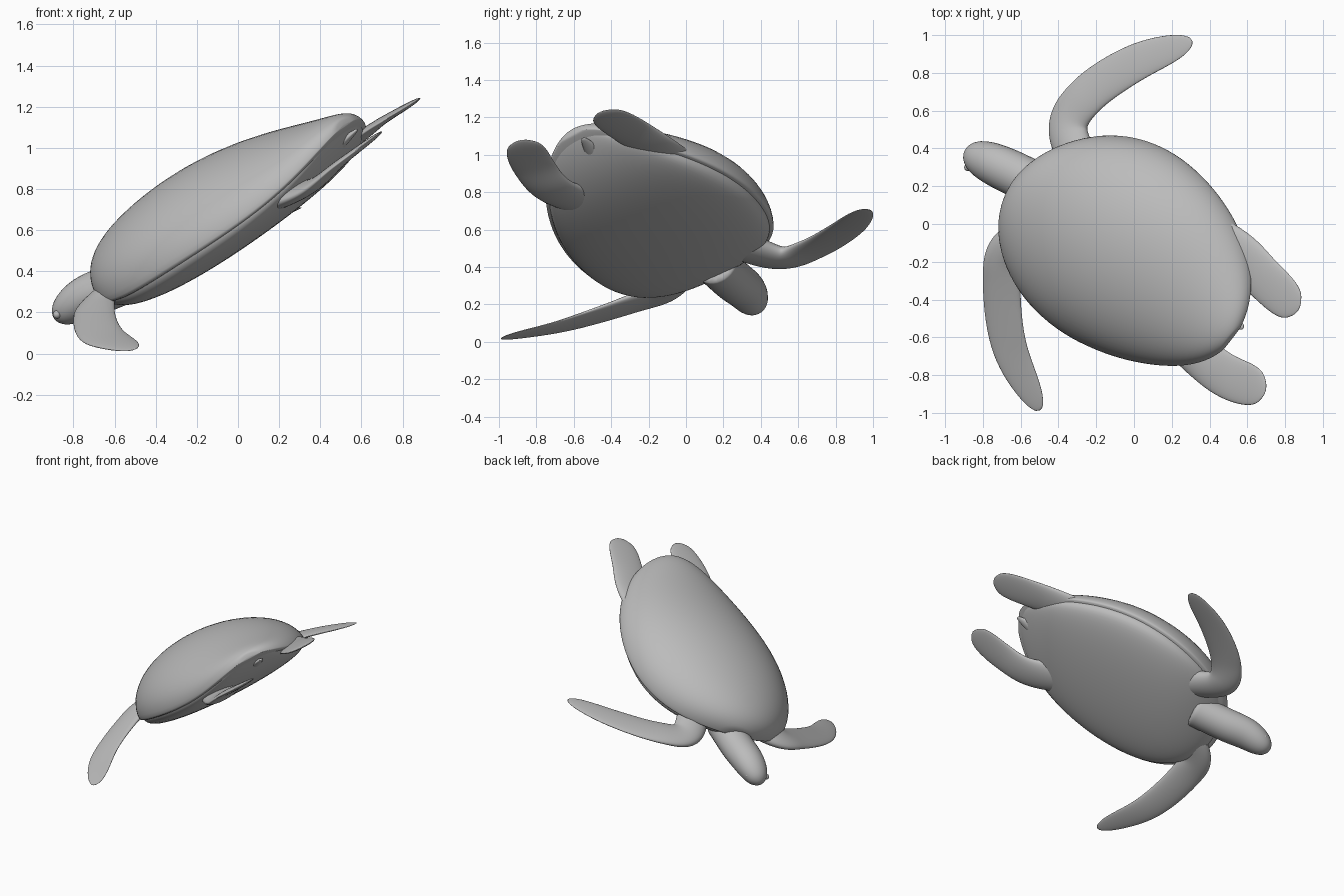
import bpy, bmesh
from math import sin, cos, pi, sqrt
from mathutils import Vector

cube = bpy.data.objects.get("Cube")
if cube:
    bpy.data.objects.remove(cube)

# One plain grey for the whole animal
grey = bpy.data.materials.new("clay_grey")
grey.use_nodes = True
colour = (0.5, 0.5, 0.5, 1)
grey.diffuse_color = colour
grey.node_tree.nodes["Principled BSDF"].inputs["Base Color"].default_value = colour


def finish(name, bm):
    """Turn a bmesh into a smooth grey object."""
    bmesh.ops.recalc_face_normals(bm, faces=bm.faces)
    for face in bm.faces:
        face.smooth = True
    mesh = bpy.data.meshes.new(name)
    bm.to_mesh(mesh)
    bm.free()
    mesh.materials.append(grey)
    obj = bpy.data.objects.new(name, mesh)
    bpy.context.collection.objects.link(obj)
    subdivision = obj.modifiers.new("smooth", "SUBSURF")
    subdivision.levels = subdivision.render_levels = 1


def skin(name, rings):
    """Join rings of points into a closed tube."""
    bm = bmesh.new()
    loops = [[bm.verts.new(point) for point in ring] for ring in rings]
    for lower, upper in zip(loops, loops[1:]):
        for i in range(len(lower)):
            bm.faces.new((lower[i - 1], lower[i], upper[i], upper[i - 1]))
    bm.faces.new(loops[0])
    bm.faces.new(loops[-1])
    finish(name, bm)


def angles(count):
    return [2 * pi * k / count for k in range(count)]


def smooth_path(points, steps=8):
    """Run a smooth curve through a few points."""
    points = [Vector(point) for point in points]
    first = points[0] * 2 - points[1]
    last = points[-1] * 2 - points[-2]
    padded = [first] + points + [last]
    path = []
    for a, b, c, d in zip(padded, padded[1:], padded[2:], padded[3:]):
        for step in range(steps):
            t = step / steps
            path.append(b + (c - a) * t / 2
                        + (a * 2 - b * 5 + c * 4 - d) * t ** 2 / 2
                        + (b * 3 - a - c * 3 + d) * t ** 3 / 2)
    return path + [points[-1]]


def limb(name, normal, points, width, root_thick, tip_thick, roundness):
    """Loft flattened ovals along a path, rounding off the tip."""
    path = smooth_path(points)
    final = len(path) - 1
    rings = []
    for i, centre in enumerate(path):
        t = i / final
        tangent = path[min(i + 1, final)] - path[max(i - 1, 0)]
        side = normal.cross(tangent).normalized()
        up = tangent.cross(side).normalized()
        taper = sqrt(1.03 - t ** roundness)
        thick = tip_thick + (root_thick - tip_thick) * (1 - t) ** 2
        rings.append([centre + (side * width * cos(a) + up * thick * sin(a)) * taper
                      for a in angles(16)])
    skin(name, rings)


# Body frame: pitched head down and rolled to one side
origin = Vector((-0.07, -0.11, 0.62))
along = Vector((0.79, -0.61, 0.5))
across = Vector((0.61, 0.79, 0.42))
body_up = along.cross(across).normalized()


def body(name, length, width, top, bottom, flatness):
    """Loft an oval body, deeper in front, whose rim curls up at both ends."""
    rings = []
    count = 24
    for i in range(count + 1):
        u = -0.99 * cos(pi * i / count)
        swell = sqrt(1 - u * u)
        half = width * swell * (1 - 0.17 * u)
        depth = swell * (1 - 0.3 * u)
        rim = 0.12 * u ** 4 - 0.02
        spine = origin + along * (0.11 + length * u)
        ring = []
        for a in angles(32):
            rise = abs(sin(a))
            if sin(a) > 0:
                height = top * depth * rise
            else:
                height = -bottom * depth * rise ** flatness
            ring.append(spine + across * half * cos(a) + body_up * (rim + height))
        rings.append(ring)
    skin(name, rings)


# Domed shell and the flat belly closing it below
body("shell", length=0.71, width=0.55, top=0.35, bottom=0.03, flatness=1)
body("belly", length=0.69, width=0.53, top=0.1, bottom=0.12, flatness=0.7)

# Neck and head
limb("head", body_up,
     [(-0.4, 0.15, 0.42), (-0.6, 0.25, 0.33), (-0.75, 0.32, 0.27), (-0.89, 0.38, 0.17)],
     width=0.12, root_thick=0.11, tip_thick=0.11, roundness=5)

# Eyes on both sides of the head
for name, spot in (("left_eye", (-0.81, 0.42, 0.23)), ("right_eye", (-0.88, 0.3, 0.19))):
    bm = bmesh.new()
    bmesh.ops.create_uvsphere(bm, u_segments=16, v_segments=10, radius=0.02)
    bmesh.ops.translate(bm, verts=bm.verts, vec=spot)
    finish(name, bm)

# Front flippers, bent at the elbow
front_tilt = Vector((-0.4, 0, 1))
front_shape = dict(width=0.11, root_thick=0.08, tip_thick=0.015, roundness=6)
limb("right_front_flipper", front_tilt,
     [(-0.4, 0, 0.43), (-0.65, -0.12, 0.28), (-0.7, -0.3, 0.2),
      (-0.66, -0.65, 0.09), (-0.5, -0.99, 0.02)], **front_shape)
limb("left_front_flipper", front_tilt,
     [(-0.25, 0.25, 0.53), (-0.35, 0.5, 0.45), (-0.25, 0.68, 0.5),
      (0, 0.85, 0.6), (0.31, 0.97, 0.71)], **front_shape)

# Rear flippers, broad paddles
rear_tilt = Vector((-0.65, 0, 1))
rear_shape = dict(width=0.12, root_thick=0.06, tip_thick=0.015, roundness=12)
limb("left_rear_flipper", rear_tilt,
     [(0.3, 0, 0.92), (0.55, -0.15, 1.03), (0.7, -0.3, 1.13), (0.87, -0.46, 1.23)],
     **rear_shape)
limb("right_rear_flipper", rear_tilt,
     [(0.15, -0.5, 0.74), (0.35, -0.7, 0.81), (0.5, -0.81, 0.93), (0.7, -0.88, 1.08)],
     **rear_shape)

# Short pointed tail
limb("tail", body_up, [(0.4, -0.45, 0.94), (0.5, -0.5, 1.02), (0.58, -0.55, 1.09)],
     width=0.06, root_thick=0.05, tip_thick=0.03, roundness=1)
